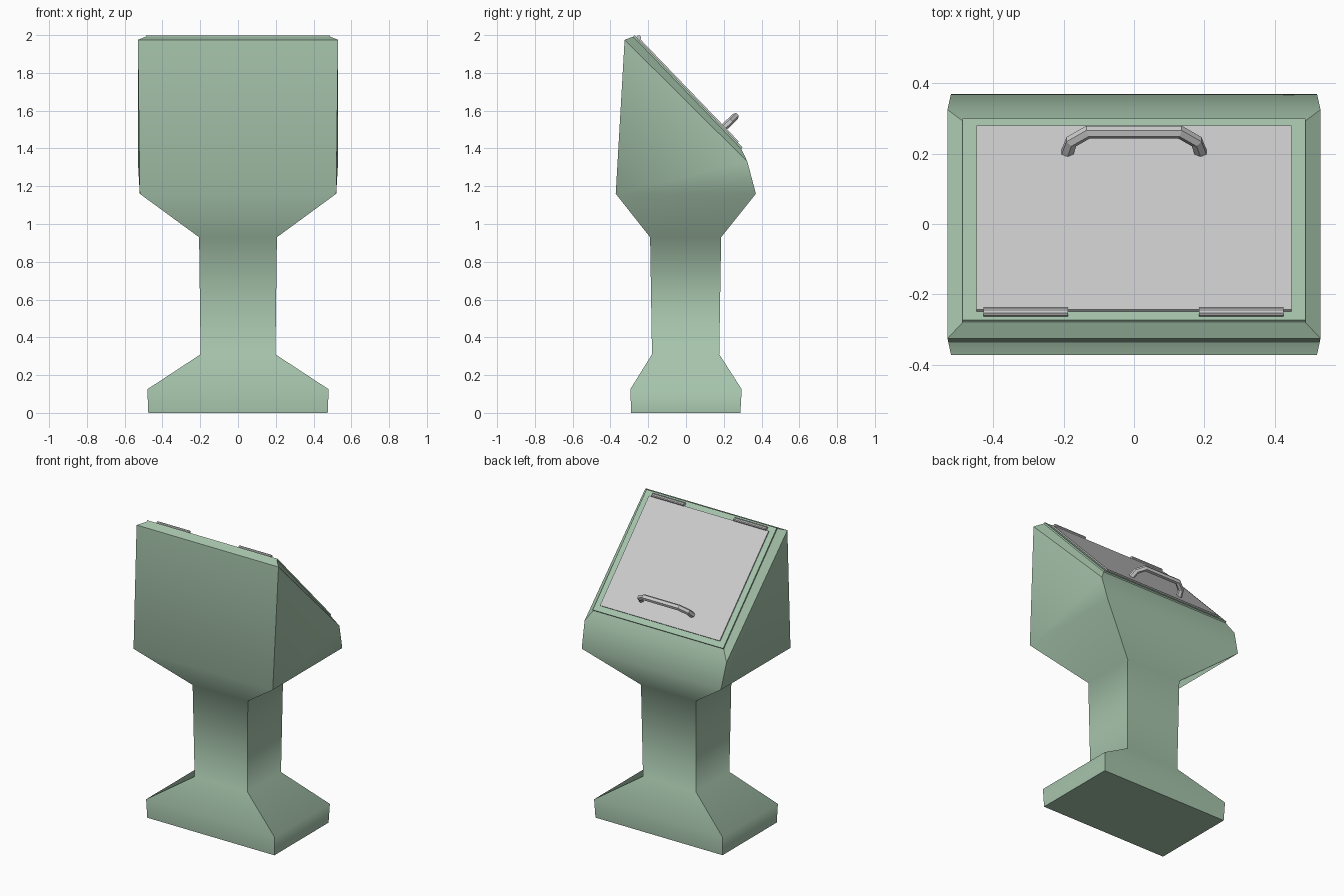
import bpy, bmesh, math
from mathutils import Matrix, Vector

if "Cube" in bpy.data.objects:
    bpy.data.objects.remove(bpy.data.objects["Cube"])

green = bpy.data.materials.new("painted_green")
green.diffuse_color = (0.38, 0.55, 0.41, 1)
green.use_nodes = True
green.node_tree.nodes["Principled BSDF"].inputs["Base Color"].default_value = green.diffuse_color

# Tilted frame of the sloping top: x across, u down the slope, n outwards
top_front, top_back = Vector((0, -0.273, 1.999)), Vector((0, 0.300, 1.404))
U = (top_back - top_front).normalized()
X = Vector((1, 0, 0))
N = X.cross(U)
slope = Matrix((X, U, N)).transposed().to_4x4()
slope.translation = top_front


def add_object(name, bm, mat=None):
    bmesh.ops.recalc_face_normals(bm, faces=bm.faces)
    me = bpy.data.meshes.new(name)
    bm.to_mesh(me)
    bm.free()
    ob = bpy.data.objects.new(name, me)
    bpy.context.collection.objects.link(ob)
    if mat:
        me.materials.append(mat)
    return ob


# Body: stacked rectangles (half width, front y, front z, back y, back z)
sections = [
    (0.475, -0.290, 0, 0.288, 0),
    (0.480, -0.295, 0.125, 0.295, 0.125),
    (0.198, -0.180, 0.31, 0.176, 0.31),
    (0.206, -0.190, 0.93, 0.186, 0.93),
    (0.520, -0.372, 1.16, 0.370, 1.16),
    (0.530, -0.325, 1.975, 0.325, 1.33),
    (0.487, -0.280, 1.992, 0.293, 1.397),
    (0.487, top_front.y, top_front.z, top_back.y, top_back.z),
]
bm = bmesh.new()
rings = [[bm.verts.new(p) for p in ((-w, fy, fz), (w, fy, fz), (w, by, bz), (-w, by, bz))]
         for w, fy, fz, by, bz in sections]
bm.faces.new(rings[0])
bm.faces.new(rings[-1])
for a, b in zip(rings, rings[1:]):
    for i in range(4):
        j = (i + 1) % 4
        bm.faces.new((a[i], a[j], b[j], b[i]))
# Flares blend smoothly up each side; corners and the top rim stay sharp
for f in bm.faces:
    f.smooth = True
for a, b in zip(rings, rings[1:]):
    for i in range(4):
        bm.edges.get((a[i], b[i])).smooth = False
for k in (0, 5, 6, 7):
    for i in range(4):
        if not (k == 5 and i == 2):
            bm.edges.get((rings[k][i], rings[k][(i + 1) % 4])).smooth = False
add_object("body", bm, green)

# Lid: thin plate on the slope
bm = bmesh.new()
size = Matrix.Diagonal((0.894, 0.753, 0.012, 1))
bmesh.ops.create_cube(bm, size=1, matrix=slope @ Matrix.Translation((0, 0.4115, 0.002)) @ size)
add_object("lid", bm)

# Hinge barrels along the upper edge of the lid
for name, x in (("left_hinge", -0.308), ("right_hinge", 0.305)):
    bm = bmesh.new()
    bmesh.ops.create_cone(bm, cap_ends=True, segments=10, radius1=0.013, radius2=0.013, depth=0.24,
                          matrix=slope @ Matrix.Translation((x, 0.025, 0.007))
                          @ Matrix.Rotation(math.pi / 2, 4, 'Y'))
    add_object(name, bm)

# Handle: arched six-sided bar
half = [(0.19, 0.0), (0.178, 0.045), (0.13, 0.083)]
path = [(-x, n) for x, n in half] + [(x, n) for x, n in reversed(half)]
cu = bpy.data.curves.new("handle", 'CURVE')
cu.dimensions = '3D'
cu.bevel_depth = 0.019
cu.bevel_resolution = 1
cu.use_fill_caps = True
sp = cu.splines.new('POLY')
sp.points.add(len(path) - 1)
for p, (x, n) in zip(sp.points, path):
    p.co = (x, 0.68, n + 0.004, 1)
sp.use_smooth = False
handle = bpy.data.objects.new("handle", cu)
handle.matrix_world = slope
bpy.context.collection.objects.link(handle)
